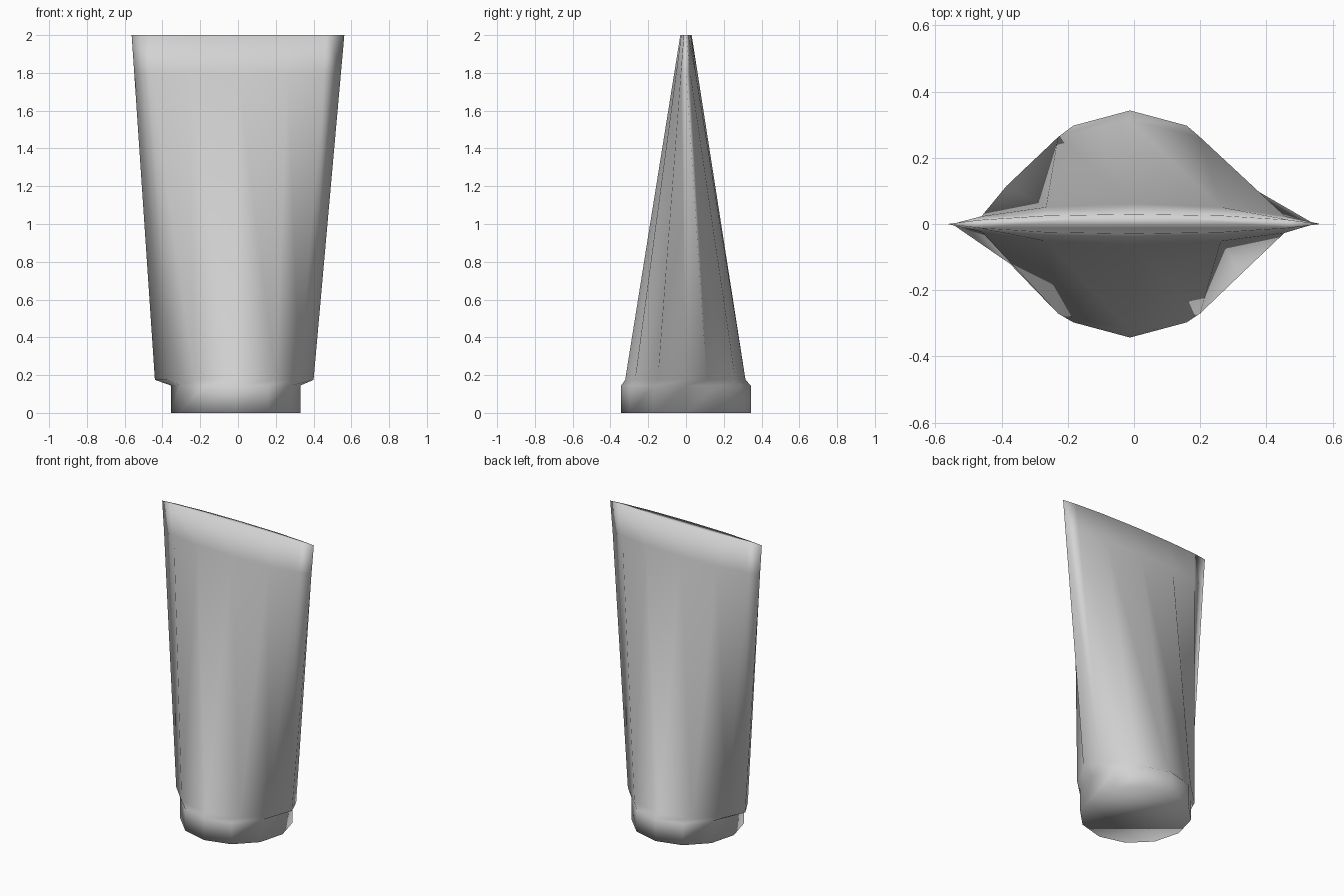
import bpy
import bmesh
from math import cos, sin, radians

if "Cube" in bpy.data.objects:
    bpy.data.objects.remove(bpy.data.objects["Cube"], do_unlink=True)

grey = bpy.data.materials.new("light_grey")
grey.use_nodes = True
colour = (0.65, 0.65, 0.65, 1)
grey.diffuse_color = colour
grey.node_tree.nodes["Principled BSDF"].inputs["Base Color"].default_value = colour

SIDES = 12


def blend(a, b, t):
    """Outline part of the way from a to b."""
    return [(p[0] + (q[0] - p[0]) * t, p[1] + (q[1] - p[1]) * t) for p, q in zip(a, b)]


# Outlines, counter-clockwise from +x: round cap, shoulder, crimped flat end
cap = [(-0.012 + 0.343 * cos(radians(30 * k)), 0.343 * sin(radians(30 * k)))
       for k in range(SIDES)]
shoulder = [(0.40, 0), (0.355, 0.11), (0.2, 0.262), (-0.015, 0.315),
            (-0.23, 0.262), (-0.385, 0.115), (-0.44, 0), (-0.375, -0.12),
            (-0.23, -0.27), (-0.015, -0.322), (0.2, -0.27), (0.325, -0.15)]
quarter = [(0.563, 0), (0.47, 0.012), (0.27, 0.025), (0, 0.03)]
half = quarter + [(-x, y) for x, y in quarter[-2::-1]]
crimp = half + [(-x, -y) for x, y in half[1:-1]]

rings = [(0, cap), (0.145, cap), (0.175, shoulder),
         (1.8, blend(shoulder, crimp, 0.89)), (2, crimp)]

# Loft the squeezed tube through the outlines; split the tapered walls into triangles
bm = bmesh.new()
loops = [[bm.verts.new((x, y, z)) for x, y in ring] for z, ring in rings]
for level, (low, high) in enumerate(zip(loops, loops[1:])):
    for k in range(SIDES):
        n = (k + 1) % SIDES
        if level < 2:
            bm.faces.new((low[k], low[n], high[n], high[k]))
        else:
            bm.faces.new((low[k], low[n], high[k]))
            bm.faces.new((low[n], high[n], high[k]))
bm.faces.new(loops[0][::-1])
bm.faces.new(loops[-1])
bmesh.ops.recalc_face_normals(bm, faces=bm.faces)
for face in bm.faces:
    face.smooth = True

mesh = bpy.data.meshes.new("squeeze_tube")
bm.to_mesh(mesh)
bm.free()
mesh.materials.append(grey)
tube = bpy.data.objects.new("squeeze_tube", mesh)
bpy.context.collection.objects.link(tube)
